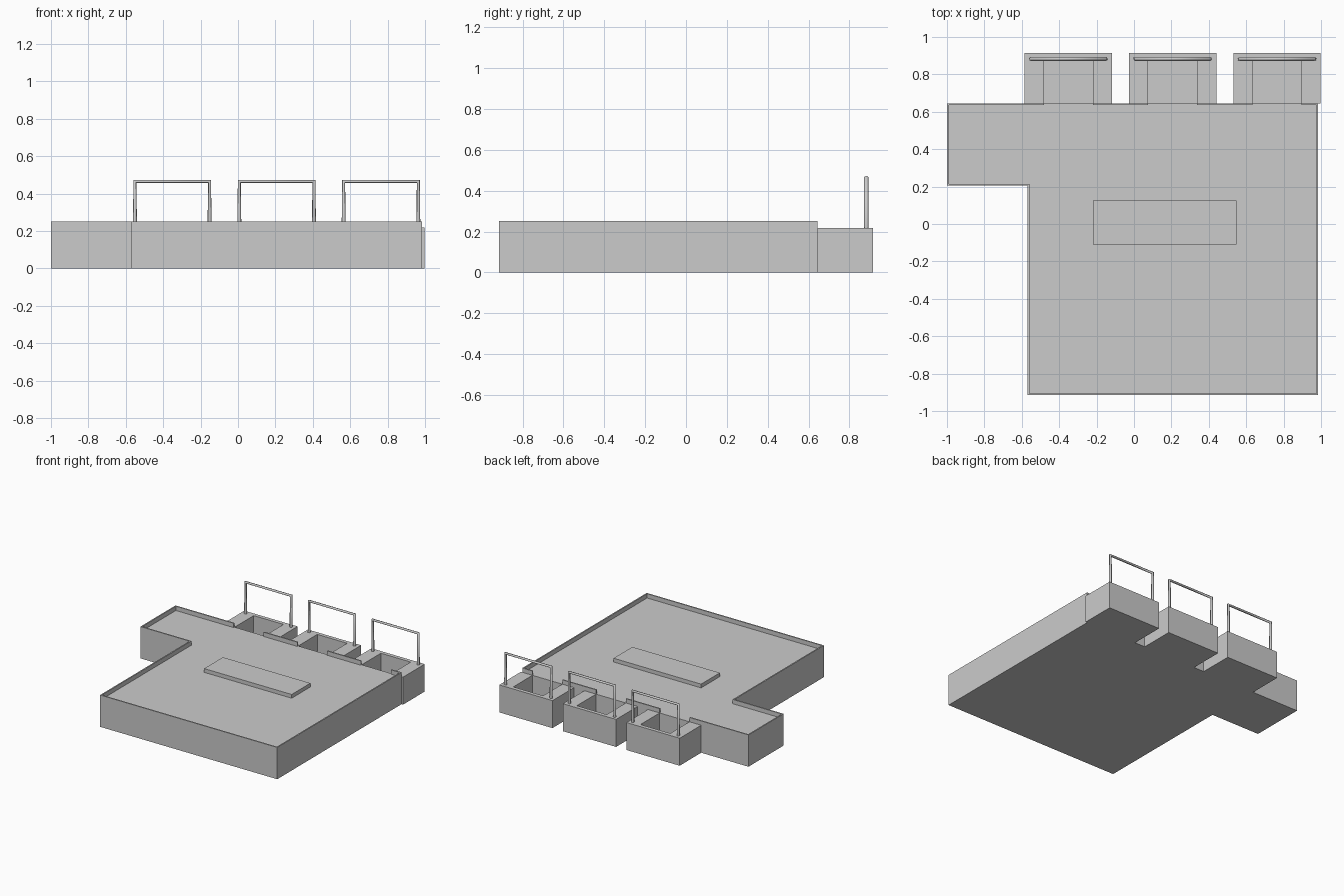
import bpy
import bmesh

cube = bpy.data.objects.get("Cube")
if cube:
    bpy.data.objects.remove(cube, do_unlink=True)

grey = bpy.data.materials.new("plain grey")
grey.use_nodes = True
colour = (0.6, 0.6, 0.6, 1)
grey.diffuse_color = colour
grey.node_tree.nodes["Principled BSDF"].inputs["Base Color"].default_value = colour

ROOF, TOP, BACK, END = 0.218, 0.252, 0.645, 0.915
WALL = 0.01


def prism(name, outline, z0, z1):
    """Extrude a flat outline from z0 up to z1."""
    bm = bmesh.new()
    face = bm.faces.new([bm.verts.new((x, y, z0)) for x, y in outline])
    up = bmesh.ops.extrude_face_region(bm, geom=[face])["geom"]
    for v in up:
        if isinstance(v, bmesh.types.BMVert):
            v.co.z = z1
    bmesh.ops.recalc_face_normals(bm, faces=bm.faces)
    mesh = bpy.data.meshes.new(name)
    bm.to_mesh(mesh)
    bm.free()
    mesh.materials.append(grey)
    obj = bpy.data.objects.new(name, mesh)
    bpy.context.collection.objects.link(obj)
    return obj


def box(name, x0, x1, y0, y1, z0, z1):
    return prism(name, [(x0, y0), (x1, y0), (x1, y1), (x0, y1)], z0, z1)


# Main building block with a side wing
left, right, wing, front, notch = -0.57, 0.985, -1.0, -END, 0.205
prism("building_block", [(left, front), (right, front), (right, BACK),
                         (wing, BACK), (wing, notch), (left, notch)], 0, ROOF)

# Low parapet around the roof
box("parapet_front", left, right, front, front + WALL, ROOF, TOP)
box("parapet_right", right - WALL, right, front + WALL, BACK - WALL, ROOF, TOP)
box("parapet_left", left, left + WALL, front + WALL, notch + WALL, ROOF, TOP)
box("parapet_wing_front", wing, left, notch, notch + WALL, ROOF, TOP)
box("parapet_wing_end", wing, wing + WALL, notch + WALL, BACK - WALL, ROOF, TOP)

# Three rear bays, each a U of thick walls around a sunken well
start = wing
for i in range(3):
    x = -0.585 + i * 0.558
    x0, x1 = x + 0.103, x + 0.365
    w = x + 0.467
    prism(f"bay_walls_{i + 1}", [(x, BACK), (x0, BACK), (x0, 0.885), (x1, 0.885),
                                 (x1, BACK), (w, BACK), (w, END), (x, END)], 0, ROOF)
    box(f"well_floor_{i + 1}", x0, x1, BACK, 0.885, 0, 0.01)
    box(f"parapet_back_{i + 1}", start, x0, BACK - WALL, BACK, ROOF, TOP)
    start = x1

    # Guard rail swept along a square hoop
    curve = bpy.data.curves.new(f"guard_rail_{i + 1}", "CURVE")
    curve.dimensions = "3D"
    curve.bevel_depth = 0.011
    curve.bevel_resolution = 2
    curve.use_fill_caps = True
    spline = curve.splines.new("POLY")
    spline.points.add(3)
    a, b = x + 0.034, x + 0.433
    for p, (px, pz) in zip(spline.points, [(a, ROOF), (a, 0.465), (b, 0.465), (b, ROOF)]):
        p.co = (px, 0.883, pz, 1)
    curve.materials.append(grey)
    bpy.context.collection.objects.link(bpy.data.objects.new(f"guard_rail_{i + 1}", curve))
box("parapet_back_4", start, right, BACK - WALL, BACK, ROOF, TOP)

# Raised slab in the middle of the roof
box("roof_slab", -0.22, 0.548, -0.11, 0.125, ROOF, 0.248)
